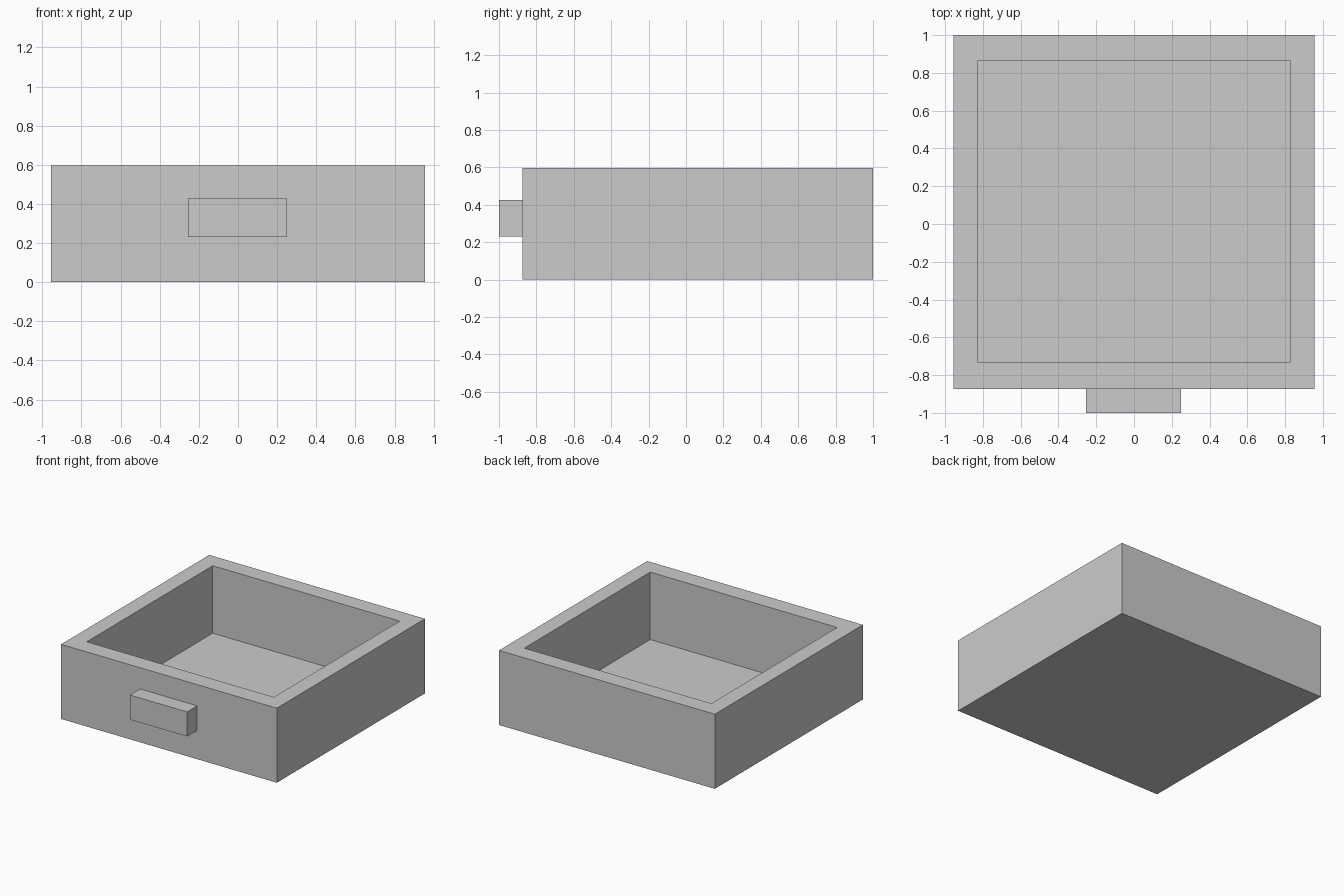
import bpy
import bmesh

default_cube = bpy.data.objects.get("Cube")
if default_cube:
    bpy.data.objects.remove(default_cube, do_unlink=True)

# Single flat grey
grey = bpy.data.materials.new("plain grey")
grey.use_nodes = True
colour = (0.6, 0.6, 0.6, 1)
grey.diffuse_color = colour
grey.node_tree.nodes["Principled BSDF"].inputs["Base Color"].default_value = colour


def place(bm, verts, low, high):
    """Stretch a group of vertices to fill the box from low to high."""
    for axis in range(3):
        values = [v.co[axis] for v in verts]
        middle = (min(values) + max(values)) / 2
        for v, value in zip(verts, values):
            v.co[axis] = high[axis] if value > middle else low[axis]


def box(low, high):
    bm = bmesh.new()
    bmesh.ops.create_cube(bm, size=1)
    place(bm, bm.verts[:], low, high)
    return bm


def finish(bm, name):
    bmesh.ops.recalc_face_normals(bm, faces=bm.faces[:])
    mesh = bpy.data.meshes.new(name)
    bm.to_mesh(mesh)
    bm.free()
    mesh.materials.append(grey)
    obj = bpy.data.objects.new(name, mesh)
    bpy.context.collection.objects.link(obj)
    return obj


HALF_WIDTH, FRONT, BACK, HEIGHT = 0.955, -0.873, 1.0, 0.597
INNER_HALF, INNER_FRONT, INNER_BACK, FLOOR = 0.828, -0.73, 0.863, 0.057

# Drawer tray: inset the top face for the rim, then sink it to the floor
tray = box((-HALF_WIDTH, FRONT, 0), (HALF_WIDTH, BACK, HEIGHT))
top = max(tray.faces, key=lambda f: f.calc_center_median().z)
bmesh.ops.inset_region(tray, faces=[top], thickness=0.1)
place(tray, top.verts[:], (-INNER_HALF, INNER_FRONT, HEIGHT),
      (INNER_HALF, INNER_BACK, HEIGHT))
sunk = bmesh.ops.extrude_discrete_faces(tray, faces=[top])["faces"][0]
for v in sunk.verts:
    v.co.z = FLOOR
finish(tray, "drawer_tray")

# Block handle on the front panel
finish(box((-0.255, -1.0, 0.23), (0.25, FRONT, 0.427)), "handle")
